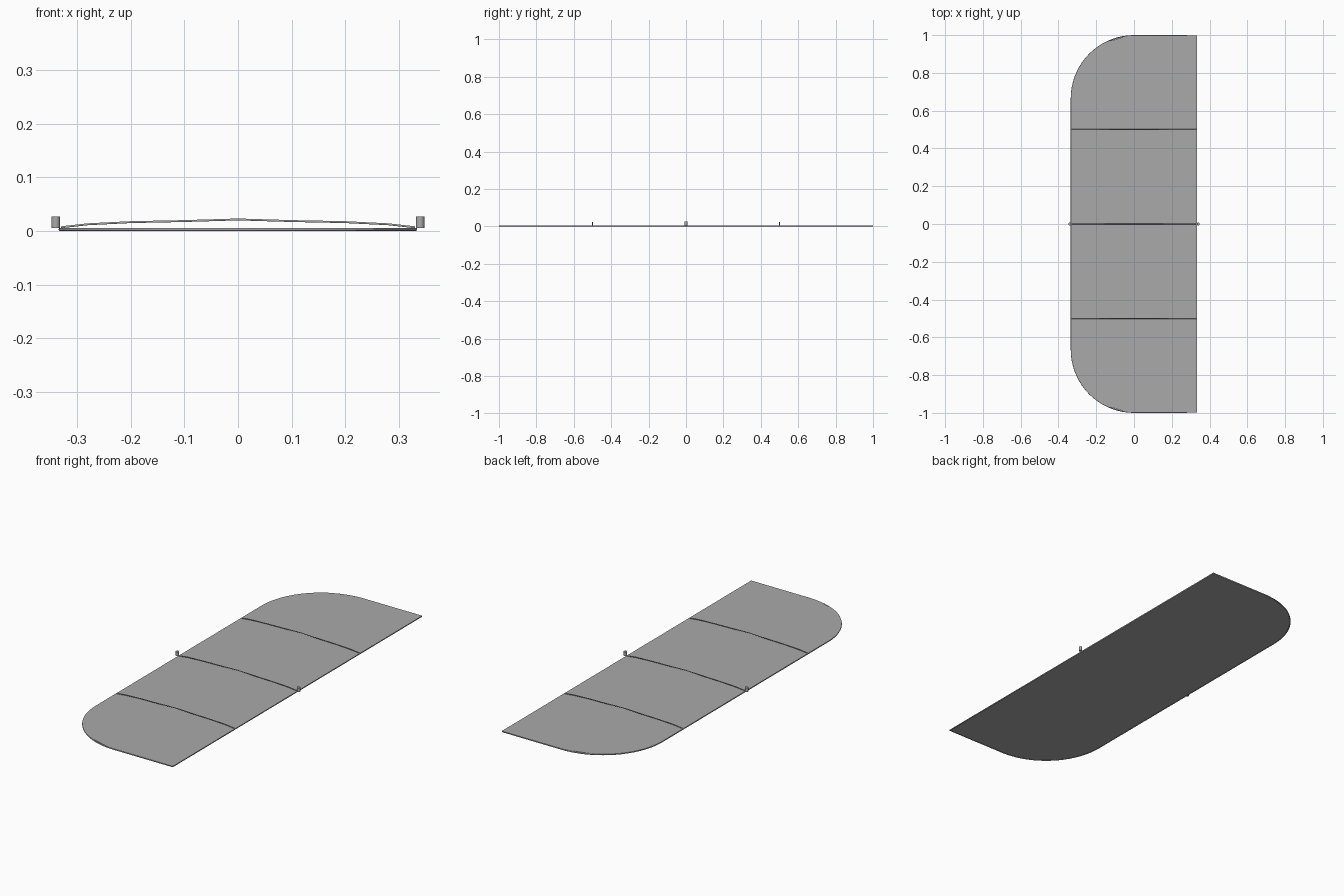
import bpy, bmesh, math

if "Cube" in bpy.data.objects:
    bpy.data.objects.remove(bpy.data.objects["Cube"])

GREY = (0.4, 0.4, 0.4, 1)
metal = bpy.data.materials.new("grey")
metal.use_nodes = True
metal.diffuse_color = GREY
metal.node_tree.nodes["Principled BSDF"].inputs["Base Color"].default_value = GREY

HALF_X, HALF_Y, TUBE = 0.335, 1.0, 0.003


def add(name, mesh):
    obj = bpy.data.objects.new(name, mesh)
    bpy.context.collection.objects.link(obj)
    mesh.materials.append(metal)
    return obj


def outline(inset, angles):
    """Rectangle with both corners on the -x side rounded."""
    hx, hy = HALF_X - inset, HALF_Y - inset
    arc = [(-hx * math.sin(math.radians(a)),
            hy - hx * (1 - math.cos(math.radians(a)))) for a in angles]
    return ([(hx, hy)] + arc
            + [(x, -y) for x, y in reversed(arc)] + [(hx, -hy)])


def rod(name, points, radius, closed=False):
    curve = bpy.data.curves.new(name, "CURVE")
    curve.dimensions = "3D"
    curve.bevel_depth = radius
    curve.bevel_resolution = 1
    curve.use_fill_caps = True
    spline = curve.splines.new("POLY")
    spline.points.add(len(points) - 1)
    for p, co in zip(spline.points, points):
        p.co = (*co, 1)
    spline.use_cyclic_u = closed
    return add(name, curve)


# Thin deck sheet, its arc slightly faceted near the ends
bm = bmesh.new()
steps = [0, 5, 28] + list(range(34, 91, 4))
face = bm.faces.new([bm.verts.new((x, y, 0.002)) for x, y in outline(0.001, steps)])
top = bmesh.ops.extrude_face_region(bm, geom=[face])["geom"]
bmesh.ops.translate(bm, vec=(0, 0, 0.004),
                    verts=[v for v in top if isinstance(v, bmesh.types.BMVert)])
bmesh.ops.recalc_face_normals(bm, faces=bm.faces)
sheet = bpy.data.meshes.new("deck_sheet")
bm.to_mesh(sheet)
bm.free()
add("deck_sheet", sheet)

# Tubular rim
rod("rim_frame", [(x, y, TUBE) for x, y in outline(TUBE, range(0, 91, 5))],
    TUBE, closed=True)

# Arched cross ribs
half = [(0.33, 0.007), (0.28, 0.0125), (0.2, 0.0165), (0.1, 0.0185)]
arch = [(-x, z) for x, z in half] + [(0, 0.0215)] + [(x, z) for x, z in reversed(half)]
for name, y in (("front_rib", -0.5), ("middle_rib", 0), ("back_rib", 0.5)):
    rod(name, [(x, y, z) for x, z in arch], 0.002)

# Upright pins beside the middle rib
for name, x in (("left_pin", 0.34), ("right_pin", -0.34)):
    bpy.ops.mesh.primitive_cylinder_add(vertices=16, radius=0.008, depth=0.021,
                                        location=(x, 0, 0.0165))
    pin = bpy.context.object
    pin.name = name
    pin.data.materials.append(metal)
    bpy.ops.object.shade_smooth_by_angle()
